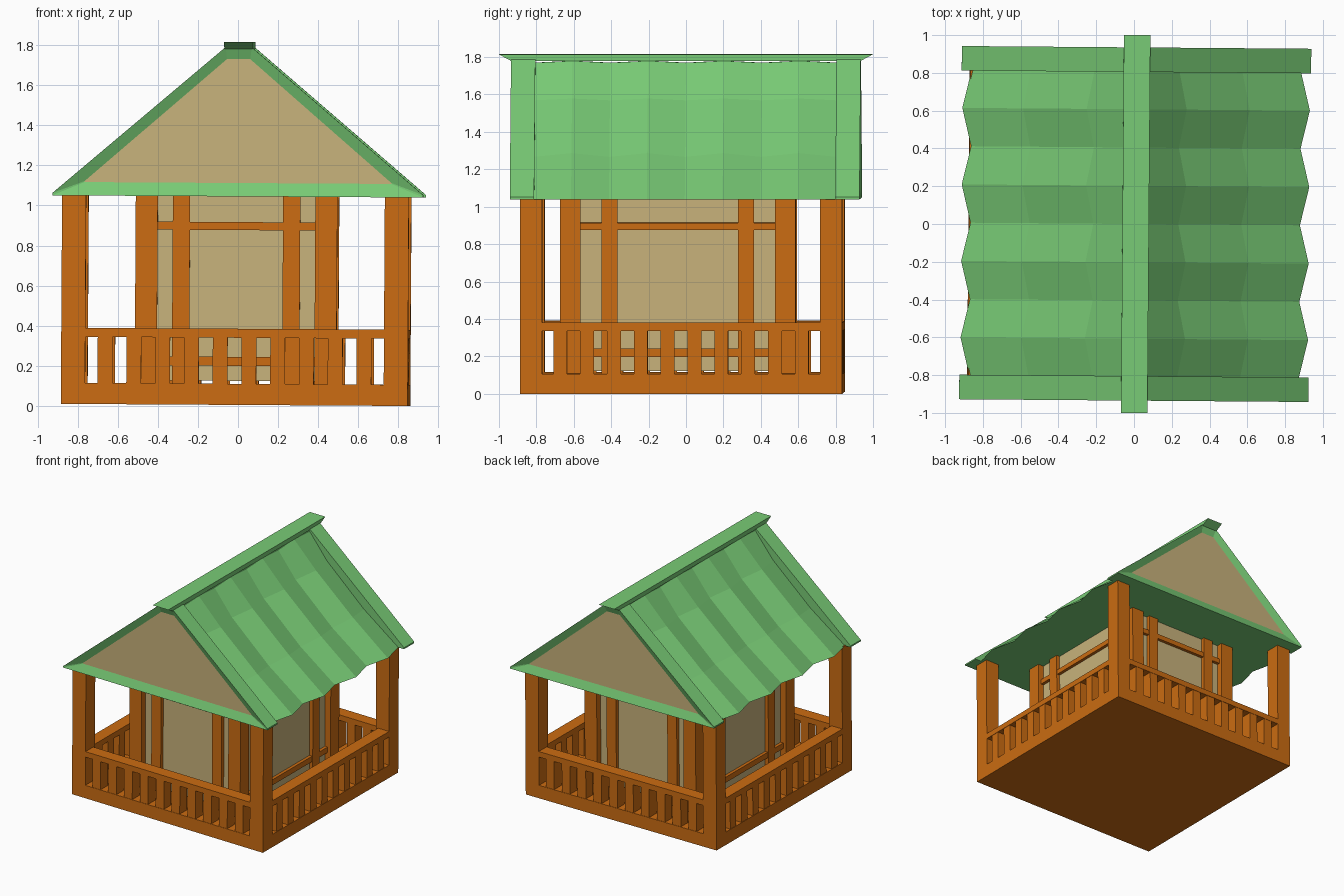
import bpy, bmesh
from math import radians
from mathutils import Matrix, Vector

if "Cube" in bpy.data.objects:
    bpy.data.objects.remove(bpy.data.objects["Cube"])


def material(name, rgb):
    m = bpy.data.materials.new(name)
    m.diffuse_color = (*rgb, 1)
    m.use_nodes = True
    m.node_tree.nodes["Principled BSDF"].inputs["Base Color"].default_value = m.diffuse_color
    return m


WOOD = material("orange_wood", (0.60, 0.15, 0.006))
GREEN = material("green_roof", (0.19, 0.60, 0.18))
TAN = material("tan_panel", (0.58, 0.45, 0.20))


def finish(name, bm, *mats):
    bmesh.ops.recalc_face_normals(bm, faces=bm.faces)
    me = bpy.data.meshes.new(name)
    bm.to_mesh(me)
    bm.free()
    for m in mats:
        me.materials.append(m)
    ob = bpy.data.objects.new(name, me)
    bpy.context.collection.objects.link(ob)
    return ob


def boxes(name, mat, specs):
    """One object from (x0, x1, y0, y1, z0, z1) boxes."""
    bm = bmesh.new()
    for x0, x1, y0, y1, z0, z1 in specs:
        mx = (Matrix.Translation(((x0 + x1) / 2, (y0 + y1) / 2, (z0 + z1) / 2))
              @ Matrix.Diagonal((x1 - x0, y1 - y0, z1 - z0, 1)))
        bmesh.ops.create_cube(bm, size=1, matrix=mx)
    return finish(name, bm, mat)


def side_box(side, c, half, a0, a1, d0, d1, z0, z1):
    """Box on side x or y: a = position along it, d = depth in from its outer face."""
    axis, s = side
    p, q = sorted((s * (half[axis] - d0), s * (half[axis] - d1)))
    if axis == 1:
        return (c[0] + a0, c[0] + a1, c[1] + p, c[1] + q, z0, z1)
    return (c[0] + p, c[0] + q, c[1] + a0, c[1] + a1, z0, z1)


SIDES = [(0, 1), (0, -1), (1, 1), (1, -1)]


def corners(c, half, w, z0, z1):
    out = []
    for sx in (-1, 1):
        for sy in (-1, 1):
            x = sorted((c[0] + sx * half[0], c[0] + sx * (half[0] - w)))
            y = sorted((c[1] + sy * half[1], c[1] + sy * (half[1] - w)))
            out.append((*x, *y, z0, z1))
    return out


# Deck, corner posts and railing
C, H = (-0.012, -0.02), (0.865, 0.862)
boxes("deck", WOOD, [(C[0] - H[0], C[0] + H[0], C[1] - H[1], C[1] + H[1], 0, 0.105)])
boxes("porch_posts", WOOD, corners(C, H, 0.12, 0.1, 1.045))
rails, balusters = [], []
for side in SIDES:
    L = H[1 - side[0]] - 0.11
    rails.append(side_box(side, C, H, -L, L, 0.0, 0.1, 0.335, 0.38))
    for i in range(10):
        a = (i - 4.5) * 0.1435
        balusters.append(side_box(side, C, H, a - 0.037, a + 0.037, 0.003, 0.095, 0.1, 0.34))
boxes("railing_top", WOOD, rails)
boxes("balusters", WOOD, balusters)

# Inner hut: panels, corner posts and frame bars on each side
C, H = (-0.008, -0.04), (0.503, 0.63)
boxes("hut_walls", TAN, [(C[0] - H[0] + .05, C[0] + H[0] - .05,
                          C[1] - H[1] + .05, C[1] + H[1] - .05, 0.12, 1.04)])
boxes("hut_posts", WOOD, corners(C, H, 0.11, 0.1, 1.045))
bars = []
for side in SIDES:
    L = H[1 - side[0]] - 0.1
    f = 0.275 if side[0] == 1 else 0.365
    for s in (-1, 1):
        bars.append(side_box(side, C, H, s * f - 0.043, s * f + 0.043, 0.02, 0.07, 0.1, 1.04))
    bars.append(side_box(side, C, H, -L, L, 0.025, 0.07, 0.872, 0.912))
    bars.append(side_box(side, C, H, -L, L, 0.025, 0.07, 0.195, 0.24))
boxes("hut_frame", WOOD, bars)

# Gable ends: green frame bevelling in to a recessed tan panel
OUTER = [(-0.925, 1.04), (-0.925, 1.052), (-0.065, 1.785),
         (0.065, 1.785), (0.925, 1.052), (0.925, 1.04)]
INNER = [(-0.765, 1.107), (-0.765, 1.112), (-0.058, 1.725),
         (0.058, 1.725), (0.765, 1.112), (0.765, 1.107)]
for name, s in (("front_gable", -1), ("back_gable", 1)):
    bm = bmesh.new()
    rings = [[bm.verts.new((x, s * y, z)) for x, z in prof]
             for prof, y in ((OUTER, 0.805), (OUTER, 0.935), (INNER, 0.91))]
    bm.faces.new(rings[0])
    for a, b in zip(rings, rings[1:]):
        for i in range(6):
            j = (i + 1) % 6
            bm.faces.new((a[i], a[j], b[j], b[i]))
    bm.faces.new(rings[2]).material_index = 1
    finish(name, bm, GREEN, TAN)

# Sagging, pleated roof cover with a flat soffit
RIDGE = [(0.065, 1.775), (0.265, 1.575), (0.60, 1.285), (0.92, 1.04)]
VALLEY = [(0.065, 1.765), (0.225, 1.565), (0.56, 1.265), (0.872, 1.04)]
bm = bmesh.new()
rows = []
for k in range(9):
    prof = RIDGE if k % 2 else VALLEY
    full = [(-x, z) for x, z in reversed(prof)] + prof
    rows.append([bm.verts.new((x, -0.81 + 0.2025 * k, z)) for x, z in full])
for a, b in zip(rows, rows[1:]):
    for i in range(8):
        j = (i + 1) % 8
        bm.faces.new((a[i], a[j], b[j], b[i]))
finish("roof_cover", bm, GREEN)

# Ridge cap with undercut ends
bm = bmesh.new()
bmesh.ops.create_cube(bm, size=1)
for v in bm.verts:
    top = v.co.z > 0
    v.co = Vector((0.14 * v.co.x - 0.002, (2.0 if top else 1.87) * v.co.y, 1.81 if top else 1.775))
finish("ridge_cap", bm, GREEN)

# The whole model leans and turns very slightly
lean = (Matrix.Translation((0, 0, 0.005)) @ Matrix.Rotation(radians(-0.45), 4, 'Z')
        @ Matrix.Rotation(radians(0.35), 4, 'Y'))
for ob in bpy.context.collection.objects:
    ob.data.transform(lean)
